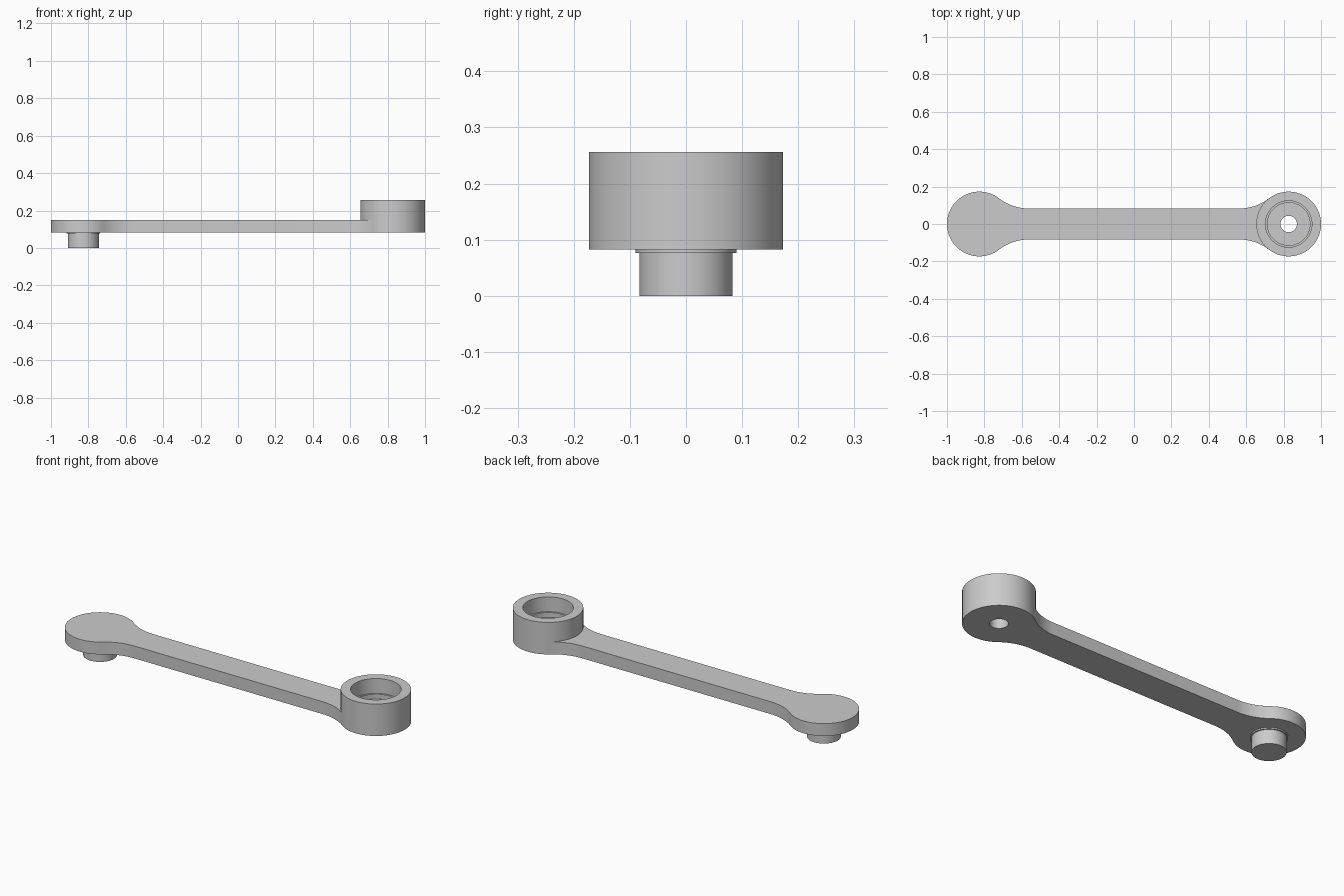
import bpy, bmesh
from math import sin, cos, pi, atan2, sqrt, radians

cube = bpy.data.objects.get("Cube")
if cube:
    bpy.data.objects.remove(cube, do_unlink=True)

END_X, END_R = 0.827, 0.173      # centre and radius of the round ends
HALF_W = 0.083                   # half width of the bar
FILLET = 0.257                   # neck fillet radius
BASE, TOP, RIM = 0.083, 0.15, 0.256

grey = bpy.data.materials.new("plain grey")
grey.use_nodes = True
grey.diffuse_color = (0.6, 0.6, 0.6, 1)
grey.node_tree.nodes["Principled BSDF"].inputs["Base Color"].default_value = (0.6, 0.6, 0.6, 1)


def finish(name, bm, x=0):
    bmesh.ops.recalc_face_normals(bm, faces=bm.faces)
    mesh = bpy.data.meshes.new(name)
    bm.to_mesh(mesh)
    bm.free()
    mesh.materials.append(grey)
    obj = bpy.data.objects.new(name, mesh)
    obj.location.x = x
    bpy.context.collection.objects.link(obj)
    bpy.ops.object.select_all(action='DESELECT')
    obj.select_set(True)
    bpy.context.view_layer.objects.active = obj
    bpy.ops.object.shade_smooth_by_angle(angle=radians(30))
    return obj


def lathe(name, profile, x, closed, steps=96):
    """Revolve (radius, height) points about a vertical axis."""
    bm = bmesh.new()
    verts = [bm.verts.new((r, 0, z)) for r, z in profile]
    pairs = list(zip(verts, verts[1:]))
    if closed:
        pairs.append((verts[-1], verts[0]))
    edges = [bm.edges.new(p) for p in pairs]
    bmesh.ops.spin(bm, geom=verts + edges, cent=(0, 0, 0), axis=(0, 0, 1),
                   angle=2 * pi, steps=steps)
    bmesh.ops.remove_doubles(bm, verts=bm.verts, dist=0.0001)
    return finish(name, bm, x)


def arc(cx, cy, r, a0, a1, n):
    return [(cx + r * cos(a0 + (a1 - a0) * i / n),
             cy + r * sin(a0 + (a1 - a0) * i / n)) for i in range(n + 1)]


# Arm: round left end, filleted necks, right end tucked into the socket wall
rise = HALF_W + FILLET
run = sqrt((END_R + FILLET) ** 2 - rise ** 2)
tangent = atan2(rise, run)
neck_x = END_X - run
left_end = arc(-END_X, 0, END_R, pi, tangent, 48)
left_neck = arc(-neck_x, rise, FILLET, pi + tangent, 1.5 * pi, 16)
right_neck = [(-x, y) for x, y in reversed(left_neck)]
tuck = arc(END_X, 0, END_R - 0.005, pi - tangent, pi, 16)
upper = left_end + left_neck + right_neck + tuck
outline = upper + [(x, -y) for x, y in reversed(upper[1:-1])]

bm = bmesh.new()
face = bm.faces.new([bm.verts.new((x, y, BASE)) for x, y in outline])
ext = bmesh.ops.extrude_face_region(bm, geom=[face], use_keep_orig=True)
bmesh.ops.translate(bm, vec=(0, 0, TOP - BASE),
                    verts=[v for v in ext["geom"] if isinstance(v, bmesh.types.BMVert)])
finish("arm", bm)

# Socket: stepped bore with a small through hole
lathe("socket", [(0.044, BASE), (END_R, BASE), (END_R, RIM), (0.124, RIM),
                 (0.124, 0.176), (0.114, 0.176), (0.114, TOP), (0.044, TOP)],
      END_X, True)

# Pin with a thin collar under the left end
lathe("pin", [(0, 0), (0.083, 0), (0.083, 0.076), (0.09, 0.076),
              (0.09, 0.09), (0, 0.09)], -END_X, False)
